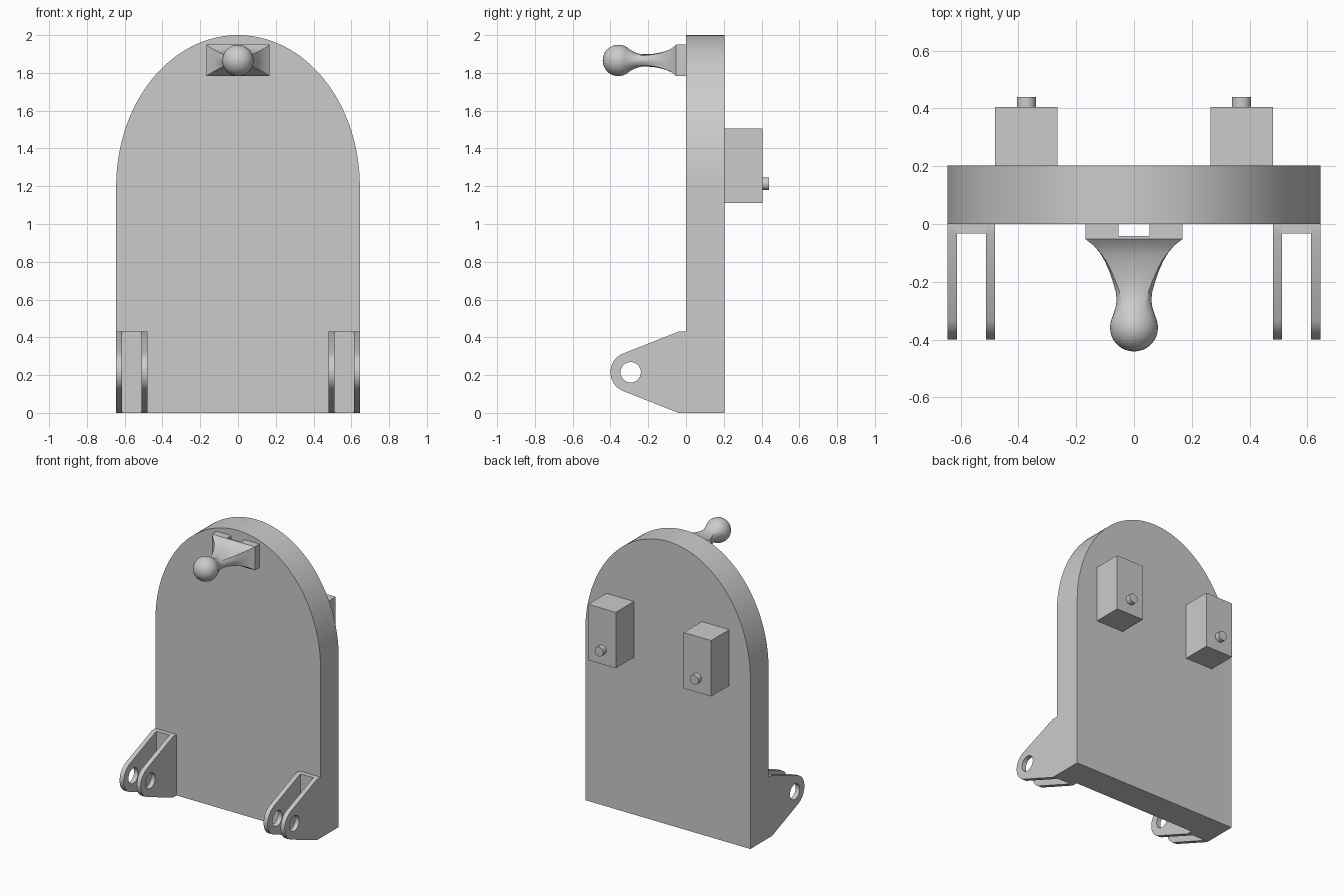
import bpy, bmesh
from math import sin, cos, pi, radians, atan2, acos, hypot
from mathutils import Vector

cube = bpy.data.objects.get("Cube")
if cube:
    bpy.data.objects.remove(cube, do_unlink=True)

GREY = (0.6, 0.6, 0.6, 1.0)
mat = bpy.data.materials.new("plain grey")
mat.use_nodes = True
mat.diffuse_color = GREY
mat.node_tree.nodes["Principled BSDF"].inputs["Base Color"].default_value = GREY


def finish(bm, name):
    bmesh.ops.recalc_face_normals(bm, faces=bm.faces)
    mesh = bpy.data.meshes.new(name)
    bm.to_mesh(mesh)
    bm.free()
    mesh.materials.append(mat)
    obj = bpy.data.objects.new(name, mesh)
    bpy.context.collection.objects.link(obj)
    bpy.ops.object.select_all(action='DESELECT')
    obj.select_set(True)
    bpy.context.view_layer.objects.active = obj
    bpy.ops.object.shade_smooth_by_angle(angle=radians(30))
    return obj


def prism(name, loops, place, depth):
    """Extrude a flat outline, with optional inner loops as holes."""
    bm = bmesh.new()
    edges = []
    for loop in loops:
        vs = [bm.verts.new(place(a, b)) for a, b in loop]
        edges += [bm.edges.new((v, vs[i - 1])) for i, v in enumerate(vs)]
    if len(loops) == 1:
        bm.faces.new(vs)
    else:
        bmesh.ops.triangle_fill(bm, edges=edges, use_beauty=True)
    res = bmesh.ops.extrude_face_region(bm, geom=bm.faces[:])
    moved = [g for g in res["geom"] if isinstance(g, bmesh.types.BMVert)]
    bmesh.ops.translate(bm, verts=moved, vec=Vector(depth))
    return finish(bm, name)


def box(name, x0, x1, y0, y1, z0, z1):
    outline = [(x0, z0), (x1, z0), (x1, z1), (x0, z1)]
    return prism(name, [outline], lambda a, b: (a, y0, b), (0, y1 - y0, 0))


def arc(ca, cb, ra, rb, start, end, n):
    return [(ca + ra * cos(start + (end - start) * i / n),
             cb + rb * sin(start + (end - start) * i / n)) for i in range(n + 1)]


# Main door panel with a half-elliptical top
HALF, SPRING = 0.645, 1.2
outline = [(-HALF, 0), (HALF, 0)] + arc(0, SPRING, HALF, 2 - SPRING, 0, pi, 72)
prism("panel", [outline], lambda a, b: (a, 0, b), (0, 0.203, 0))

# Hinge cheek profile in y and z: straight flanks tangent to a rounded eye
EYE_Y, EYE_Z, EYE_R, LUG_H, LUG_Y = -0.293, 0.215, 0.107, 0.43, -0.04
dy, dz = LUG_Y - EYE_Y, LUG_H - EYE_Z
tangent = atan2(dz, dy) + acos(EYE_R / hypot(dy, dz))
cheek = ([(0, 0), (0, LUG_H), (LUG_Y, LUG_H)]
         + arc(EYE_Y, EYE_Z, EYE_R, EYE_R, tangent, 2 * pi - tangent, 24)
         + [(LUG_Y, 0)])
eye = arc(EYE_Y, EYE_Z, 0.054, 0.054, 0, 2 * pi, 32)[:-1]

for side, s in (("left", 1), ("right", -1)):
    # Hinge bracket: two cheeks and the web between them
    for part, x0, x1 in (("inner", 0.48, 0.512), ("outer", 0.613, HALF)):
        prism(f"{side}_{part}_hinge_cheek", [cheek, eye],
              lambda a, b: (s * x0, a, b), (s * (x1 - x0), 0, 0))
    xs = sorted((s * 0.512, s * 0.613))
    box(f"{side}_hinge_web", *xs, -0.033, 0, 0, LUG_H)

    # Rear block with its round pin
    xs = sorted((s * 0.265, s * 0.48))
    box(f"{side}_rear_block", *xs, 0.203, 0.405, 1.11, 1.505)
    pin = arc(s * 0.372, 1.213, 0.033, 0.033, 0, 2 * pi, 32)[:-1]
    prism(f"{side}_rear_pin", [pin], lambda a, b: (a, 0.405, b), (0, 0.035, 0))

# Handle base: a block with a slot against the panel
HZ, BASE_X, BASE_Z, BASE_Y = 1.866, 0.168, 0.083, -0.052
slot = [(-BASE_X, 0), (-BASE_X, BASE_Y), (BASE_X, BASE_Y), (BASE_X, 0),
        (0.053, 0), (0.053, -0.042), (-0.053, -0.042), (-0.053, 0)]
prism("handle_base", [slot], lambda a, b: (a, b, HZ - BASE_Z), (0, 0, 2 * BASE_Z))

# Handle neck: sections of depth, half width, half height and squareness
sections = [(BASE_Y, BASE_X, BASE_Z, 1), (-0.075, 0.139, 0.064, 1),
            (-0.1, 0.118, 0.052, 0.95), (-0.13, 0.1, 0.043, 0.85),
            (-0.165, 0.085, 0.036, 0.7), (-0.2, 0.073, 0.033, 0.5),
            (-0.235, 0.063, 0.033, 0.3), (-0.265, 0.06, 0.04, 0.1),
            (-0.29, 0.064, 0.053, 0), (-0.32, 0.074, 0.073, 0)]
SEG = 32
bm = bmesh.new()
rings = []
for y, hx, hz, square in sections:
    ring = []
    for i in range(SEG):
        c, d = cos(2 * pi * i / SEG), sin(2 * pi * i / SEG)
        k = 1 + square * (1 / max(abs(c), abs(d)) - 1)
        ring.append(bm.verts.new((hx * c * k, y, HZ + hz * d * k)))
    rings.append(ring)
for r0, r1 in zip(rings, rings[1:]):
    for i in range(SEG):
        bm.faces.new((r0[i - 1], r0[i], r1[i], r1[i - 1]))
bm.faces.new(rings[0])
bm.faces.new(rings[-1])
finish(bm, "handle_neck")

# Handle knob
bm = bmesh.new()
bmesh.ops.create_uvsphere(bm, u_segments=32, v_segments=20, radius=0.083)
bmesh.ops.translate(bm, verts=bm.verts, vec=(0, -0.358, HZ))
finish(bm, "handle_knob")
